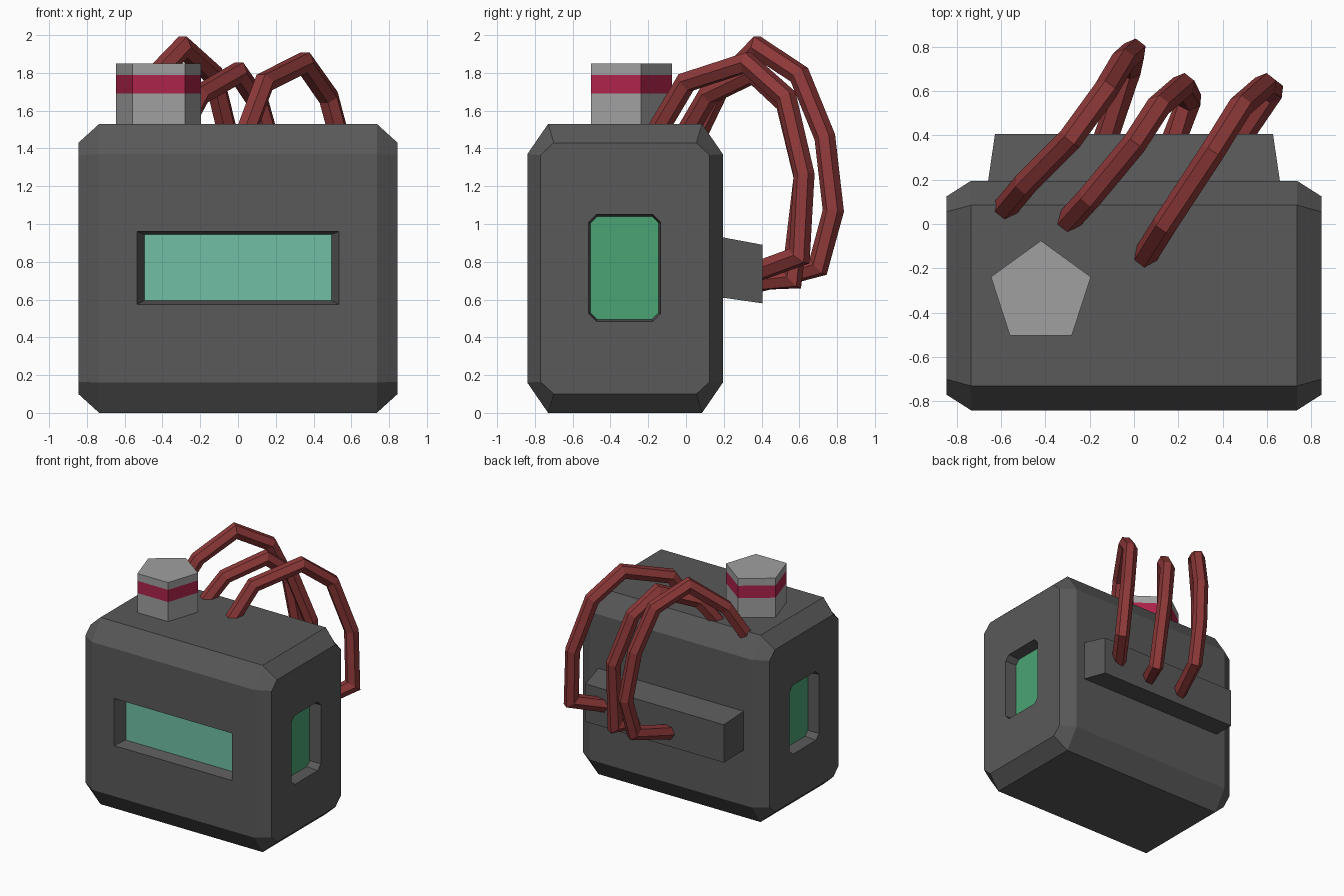
import bpy, bmesh, math
from mathutils import Vector

if "Cube" in bpy.data.objects:
    bpy.data.objects.remove(bpy.data.objects["Cube"])


def material(name, rgb):
    m = bpy.data.materials.new(name)
    m.diffuse_color = (*rgb, 1)
    m.use_nodes = True
    m.node_tree.nodes["Principled BSDF"].inputs["Base Color"].default_value = m.diffuse_color
    return m


CASE = material("dark_grey", (0.10, 0.10, 0.10))
GLASS = material("pale_teal", (0.165, 0.53, 0.38))
GREEN = material("green", (0.07, 0.37, 0.175))
GREY = material("light_grey", (0.35, 0.35, 0.35))
BAND = material("crimson", (0.42, 0.017, 0.07))
CABLE = material("dull_red", (0.27, 0.04, 0.04))


def loft(name, rings, *mats):
    """Closed solid skinned through a list of equal-length point rings."""
    bm = bmesh.new()
    loops = [[bm.verts.new(p) for p in r] for r in rings]
    n = len(loops[0])
    for a, b in zip(loops, loops[1:]):
        for i in range(n):
            j = (i + 1) % n
            bm.faces.new((a[i], a[j], b[j], b[i]))
    bm.faces.new(loops[0][::-1])
    bm.faces.new(loops[-1])
    bmesh.ops.recalc_face_normals(bm, faces=bm.faces)
    me = bpy.data.meshes.new(name)
    bm.to_mesh(me)
    bm.free()
    for m in mats:
        me.materials.append(m)
    ob = bpy.data.objects.new(name, me)
    bpy.context.collection.objects.link(ob)
    return ob


def octagon(x, y0, y1, z0, z1, cy, cz):
    """Rectangle with cut corners in the plane of constant x."""
    return [(x, y0 + cy, z0), (x, y1 - cy, z0), (x, y1, z0 + cz), (x, y1, z1 - cz),
            (x, y1 - cy, z1), (x, y0 + cy, z1), (x, y0, z1 - cz), (x, y0, z0 + cz)]


def rect(y, x0, x1, z0, z1):
    return [(x0, y, z0), (x1, y, z0), (x1, y, z1), (x0, y, z1)]


# Case with chamfered edges
def outer(x):
    return octagon(x, -0.84, 0.195, 0, 1.53, 0.11, 0.16)


def inner(x):
    return octagon(x, -0.77, 0.125, 0.10, 1.43, 0.07, 0.065)


case = loft("case", [inner(-0.845), outer(-0.735), outer(0.735), inner(0.845)], CASE)

# Window recesses: the cutters taper inward and run a little past the surface
cutters = [loft("front_cutter", [rect(-0.86, -0.543, 0.543, 0.571, 0.964),
                                 rect(-0.74, -0.495, 0.495, 0.595, 0.945)], CASE)]
for s in (-1, 1):
    cutters.append(loft("side_cutter", [
        octagon(s * 0.865, -0.517, -0.133, 0.483, 1.052, 0.042, 0.042),
        octagon(s * 0.745, -0.505, -0.145, 0.495, 1.04, 0.035, 0.035)], CASE))
for c in cutters:
    c.hide_render = True
    mod = case.modifiers.new("recess", 'BOOLEAN')
    mod.operation = 'DIFFERENCE'
    mod.solver = 'EXACT'
    mod.object = c
dg = bpy.context.evaluated_depsgraph_get()
cut_mesh = bpy.data.meshes.new_from_object(case.evaluated_get(dg))
case.modifiers.clear()
case.data = cut_mesh
for c in cutters:
    bpy.data.objects.remove(c)

# Glass panes on the recess floors
loft("front_window", [rect(-0.745, -0.495, 0.495, 0.595, 0.945),
                      rect(-0.738, -0.495, 0.495, 0.595, 0.945)], GLASS)
for s, side in ((-1, "left"), (1, "right")):
    loft(side + "_window", [octagon(s * x, -0.505, -0.145, 0.495, 1.04, 0.035, 0.035)
                            for x in (0.75, 0.743)], GREEN)

# Five-sided cap with a coloured band
cap = loft("cap", [[(-0.42 + 0.237 * math.cos(math.radians(90 + 72 * i)),
                     -0.312 + 0.237 * math.sin(math.radians(90 + 72 * i)), z)
                    for i in range(5)] for z in (1.52, 1.69, 1.79, 1.85)], GREY, BAND)
for f in cap.data.polygons:
    if 1.7 < f.center.z < 1.78:
        f.material_index = 1

# Socket block on the back
loft("back_block", [rect(0.18, -0.66, 0.66, 0.612, 0.932),
                    rect(0.405, -0.627, 0.627, 0.58, 0.89)], CASE)


# Cables: six-sided tubes with mitred bends
def cable(name, pts, r=0.056, sides=6):
    pts = [Vector(p) for p in pts]
    ref = Vector((0.79, -0.61, 0))
    rings = []
    for i, p in enumerate(pts):
        a = (p - pts[i - 1]).normalized() if i else (pts[1] - p).normalized()
        b = (pts[i + 1] - p).normalized() if i < len(pts) - 1 else a
        t = (a + b).normalized()
        u = (ref - t * ref.dot(t)).normalized()
        v = t.cross(u)
        k = 1 / max(0.7, a.dot(t))
        rings.append([p + u * r * math.cos(w) + v * r * k * math.sin(w)
                      for w in (2 * math.pi * j / sides for j in range(sides))])
    loft(name, rings, CABLE)


cable("left_cable", [(-0.59, 0.06, 1.48), (-0.49, 0.18, 1.73), (-0.29, 0.38, 1.935),
                     (-0.13, 0.60, 1.79), (-0.05, 0.735, 1.46), (0.0, 0.78, 1.07),
                     (-0.02, 0.70, 0.775), (-0.13, 0.38, 0.69)])
cable("middle_cable", [(-0.31, 0.00, 1.48), (-0.20, 0.12, 1.685), (0.0, 0.36, 1.80),
                       (0.11, 0.53, 1.64), (0.22, 0.625, 1.25), (0.25, 0.56, 0.71),
                       (0.18, 0.38, 0.70)])
cable("right_cable", [(0.04, -0.16, 1.48), (0.14, 0.00, 1.75), (0.35, 0.32, 1.855),
                      (0.48, 0.53, 1.67), (0.59, 0.625, 1.26), (0.62, 0.60, 0.83),
                      (0.47, 0.38, 0.75)])
